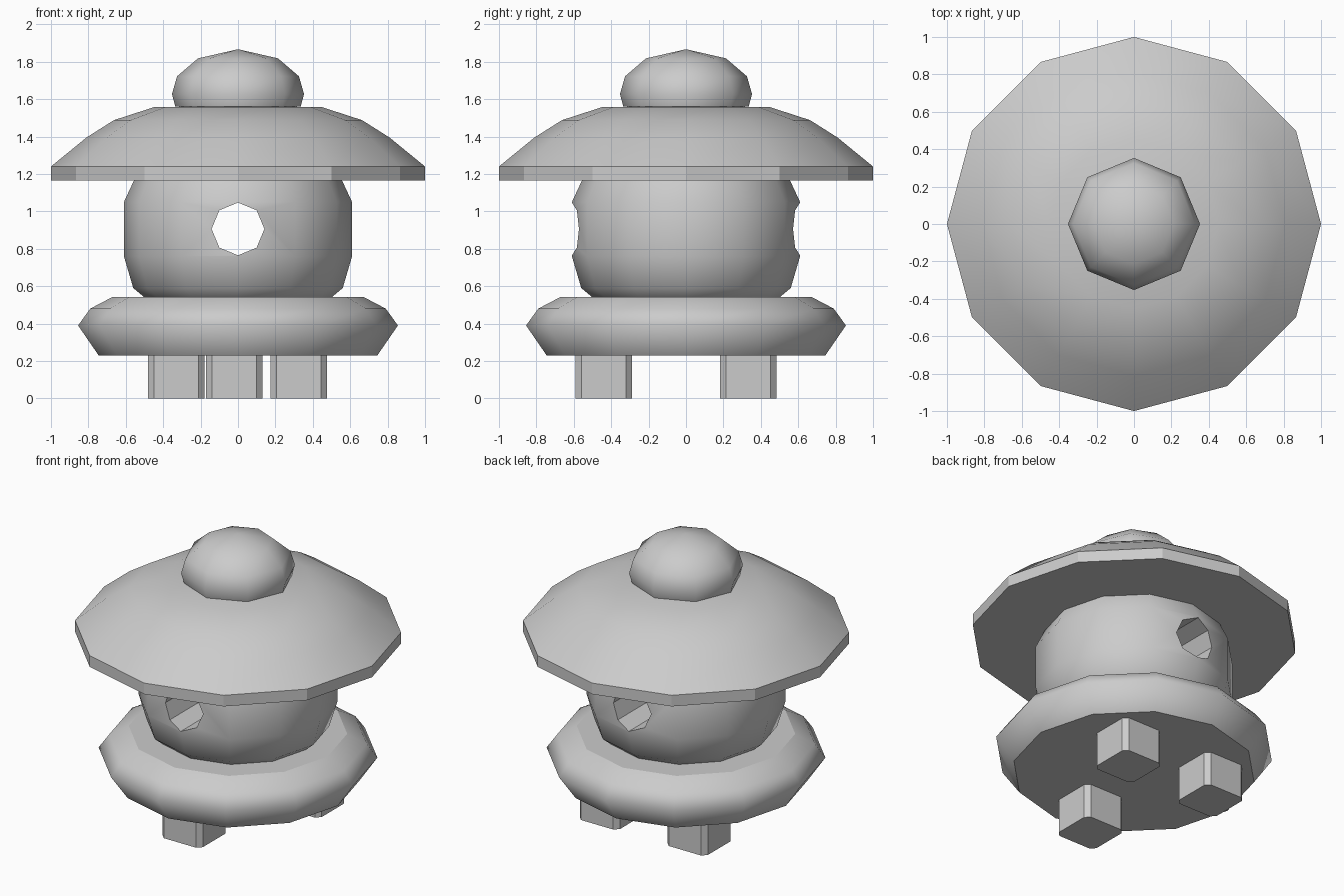
import bpy, bmesh
from math import cos, sin, pi

if "Cube" in bpy.data.objects:
    bpy.data.objects.remove(bpy.data.objects["Cube"])


def finish(name, bm):
    bmesh.ops.recalc_face_normals(bm, faces=bm.faces)
    me = bpy.data.meshes.new(name)
    bm.to_mesh(me)
    bm.free()
    ob = bpy.data.objects.new(name, me)
    bpy.context.collection.objects.link(ob)
    return ob


def lathe(name, profile, sides, flat_bands=()):
    """Turn (radius, z) points about z; radius 0 makes a pole, open ends are capped."""
    bm = bmesh.new()
    rings = []
    for r, z in profile:
        if r == 0:
            rings.append([bm.verts.new((0, 0, z))] * sides)
        else:
            rings.append([bm.verts.new((r * cos(2 * pi * i / sides), r * sin(2 * pi * i / sides), z))
                          for i in range(sides)])
    for k, (a, b) in enumerate(zip(rings, rings[1:])):
        for i in range(sides):
            j = (i + 1) % sides
            quad = list(dict.fromkeys((a[i], a[j], b[j], b[i])))
            bm.faces.new(quad).smooth = k not in flat_bands
    for ring, (r, z) in ((rings[0], profile[0]), (rings[-1], profile[-1])):
        if r > 0:
            bm.faces.new(ring)
    return finish(name, bm)


def prism(name, outline, z0, z1):
    bm = bmesh.new()
    low = [bm.verts.new((x, y, z0)) for x, y in outline]
    high = [bm.verts.new((x, y, z1)) for x, y in outline]
    bm.faces.new(low)
    bm.faces.new(high)
    n = len(low)
    for i in range(n):
        j = (i + 1) % n
        bm.faces.new((low[i], low[j], high[j], high[i]))
    return finish(name, bm)


# Three chamfered feet
w, c = 0.15, 0.12
foot = [(w, -c), (w, c), (c, w), (-c, w), (-w, c), (-w, -c), (-c, -w), (c, -w)]
for label, x, y in (("front", -0.02, -0.44), ("back_right", 0.325, 0.333), ("back_left", -0.33, 0.333)):
    ob = prism("foot_" + label, foot, 0, 0.235)
    ob.location = (x, y, 0)

# Base dish
lathe("base", [(0.745, 0.23), (0.855, 0.39), (0.79, 0.48), (0.67, 0.543)], 12)

# Lantern body with a hole from front to back
body = lathe("body", [(0.5, 0.54), (0.56, 0.59), (0.61, 0.76), (0.61, 1.05), (0.555, 1.168)], 12)
octagon = [(0.141 * cos(i * pi / 4), 0.141 * sin(i * pi / 4)) for i in range(8)]
cutter = prism("window_cutter", octagon, -1, 1)
cutter.location = (0, 0, 0.906)
cutter.rotation_euler = (pi / 2, 0, 0)
cutter.hide_render = True
cutter.hide_viewport = True
cut = body.modifiers.new("window", 'BOOLEAN')
cut.operation = 'DIFFERENCE'
cut.solver = 'EXACT'
cut.object = cutter

# Roof with a straight rim
lathe("roof", [(1, 1.165), (1, 1.24), (0.81, 1.395), (0.663, 1.488), (0.45, 1.557), (0, 1.565)],
      12, flat_bands=(0,))

# Finial knob
lathe("knob", [(0.335, 1.56), (0.353, 1.627), (0.326, 1.722), (0.214, 1.818), (0, 1.867)], 8)
